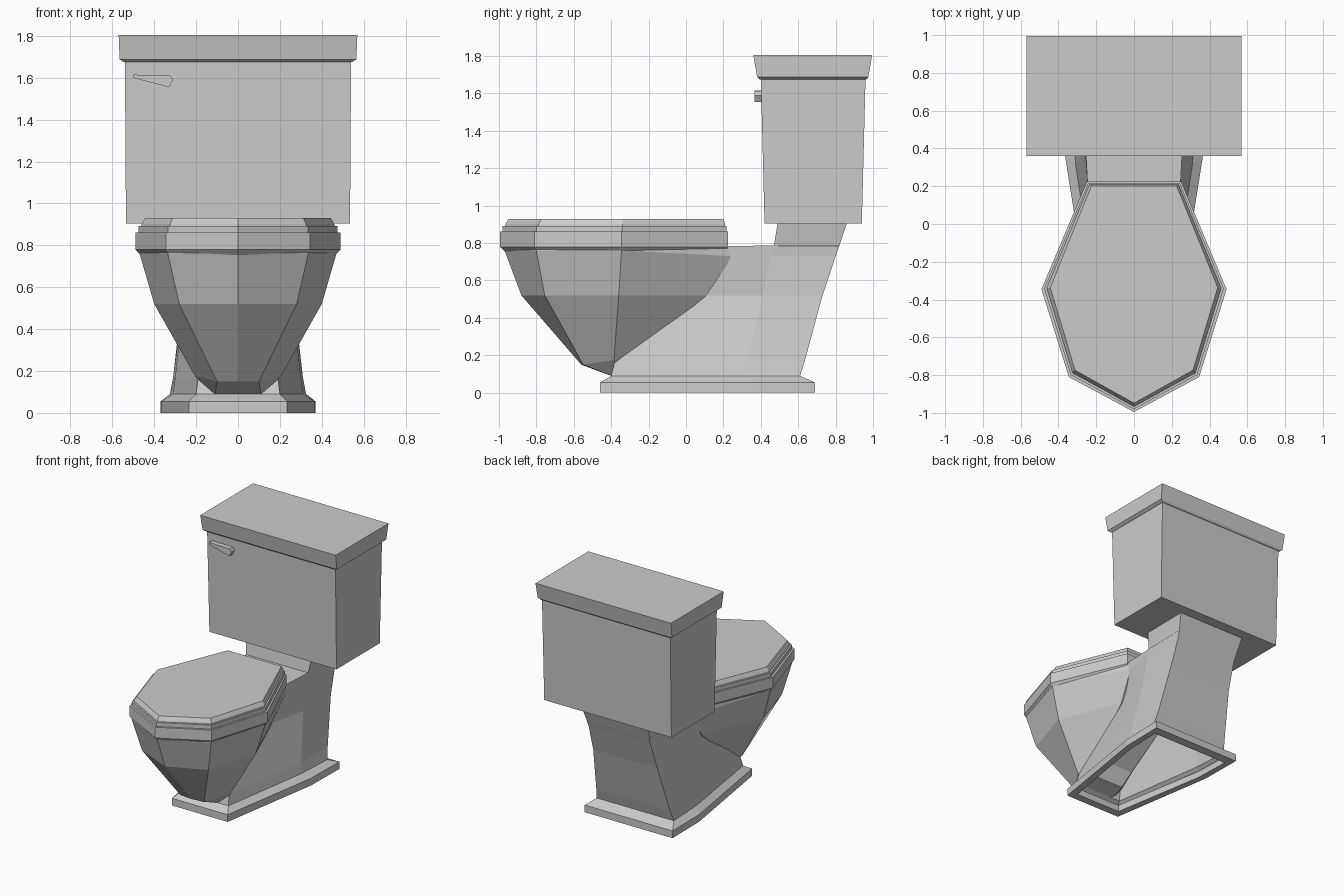
import bpy

cube = bpy.data.objects.get("Cube")
if cube:
    bpy.data.objects.remove(cube, do_unlink=True)

GREY = (0.6, 0.6, 0.6, 1)
porcelain = bpy.data.materials.new("grey porcelain")
porcelain.use_nodes = True
porcelain.diffuse_color = GREY
porcelain.node_tree.nodes["Principled BSDF"].inputs["Base Color"].default_value = GREY


def loft(name, rings, cap_start=True, cap_end=True):
    """Skin a stack of matching rings with flat faces."""
    n = len(rings[0])
    verts = [p for ring in rings for p in ring]
    faces = [(r * n + i, r * n + (i + 1) % n, (r + 1) * n + (i + 1) % n, (r + 1) * n + i)
             for r in range(len(rings) - 1) for i in range(n)]
    if cap_start:
        faces.append(tuple(reversed(range(n))))
    if cap_end:
        faces.append(tuple(range(len(verts) - n, len(verts))))
    mesh = bpy.data.meshes.new(name)
    mesh.from_pydata(verts, [], faces)
    mesh.materials.append(porcelain)
    obj = bpy.data.objects.new(name, mesh)
    bpy.context.collection.objects.link(obj)
    return obj


def mirrored(half):
    """Close a front-to-back half outline across the centre plane."""
    back = [(-p[0], *p[1:]) for p in reversed(half) if p[0] > 0]
    return half + back


def level(half, z):
    return mirrored([(x, y, z) for x, y in half])


def box_ring(x, front, back, z):
    return level([(x, front), (x, back)], z)


# Tank, slightly tapered towards the bottom
loft("tank", [box_ring(0.535, 0.42, 0.94, 0.905), box_ring(0.54, 0.40, 0.96, 1.685)])

# Tank lid with a small chamfer below
loft("tank_lid", [box_ring(0.545, 0.395, 0.965, 1.675), box_ring(0.565, 0.38, 0.975, 1.688),
                  box_ring(0.57, 0.36, 0.995, 1.805)])

# Flush handle
lever = [(-0.50, 1.615), (-0.50, 1.60), (-0.33, 1.555), (-0.31, 1.59), (-0.325, 1.612)]
loft("flush_handle", [[(x, y, z) for x, z in lever] for y in (0.41, 0.365)])

# Seven-sided rim, seat and seat lid share one outline, inset by a distance
OUTLINE = [(0, -0.995), (0.345, -0.81), (0.49, -0.345), (0.25, 0.225)]


def inset(d, z):
    return level([(x * (1 - d / 0.49), -0.2 + (y + 0.2) * (1 - d / 0.8)) for x, y in OUTLINE], z)


loft("bowl_rim", [inset(0.025, 0.755), inset(0, 0.78), inset(0, 0.862)])
loft("seat", [inset(0.015, 0.86), inset(0.015, 0.892)])
loft("seat_lid", [inset(0.028, 0.89), inset(0.03, 0.902), inset(0.047, 0.93)])

# Faceted bowl
bowl = [
    [(0, -0.40, 0.09), (0.11, -0.40, 0.09), (0.13, -0.36, 0.09), (0.12, -0.28, 0.12)],
    [(0, -0.56, 0.15), (0.10, -0.55, 0.15), (0.205, -0.385, 0.175), (0.17, -0.23, 0.24)],
    [(0, -0.88, 0.52), (0.28, -0.755, 0.52), (0.40, -0.36, 0.52), (0.21, 0.11, 0.52)],
    [(0, -0.97, 0.76), (0.335, -0.80, 0.76), (0.47, -0.345, 0.76), (0.24, 0.25, 0.73)],
    [(0, -0.97, 0.78), (0.335, -0.80, 0.78), (0.47, -0.345, 0.78), (0.245, 0.22, 0.78)],
]
loft("bowl", [mirrored(half) for half in bowl])

# Pedestal with shelf and neck: each level is front, side crease and back
pedestal = [
    (0.09, (0.20, -0.40), (0.31, 0.32), (0.325, 0.61)),
    (0.17, (0.19, -0.38), (0.30, 0.33), (0.31, 0.635)),
    (0.52, (0.18, 0.00), (0.262, 0.41), (0.27, 0.73)),
    (0.73, (0.235, 0.08), (0.258, 0.455), (0.26, 0.80)),
    (0.785, (0.24, 0.10), (0.26, 0.47), (0.265, 0.82)),
    (0.786, (0.26, 0.47), (0.262, 0.50), (0.265, 0.82)),
    (0.906, (0.28, 0.49), (0.28, 0.52), (0.285, 0.86)),
]
loft("pedestal", [level(list(half), z) for z, *half in pedestal], cap_start=False)

# Hollow foot flange, running from the inner edge round to the sloped top
foot_inner = [(0.19, -0.40), (0.315, 0.34), (0.325, 0.62)]
foot_outer = [(0.235, -0.46), (0.365, 0.36), (0.37, 0.69)]
foot_top = [(0.20, -0.40), (0.31, 0.32), (0.325, 0.61)]
loft("foot", [level(foot_inner, 0.05), level(foot_inner, 0), level(foot_outer, 0),
              level(foot_outer, 0.055), level(foot_top, 0.09)], cap_start=False, cap_end=False)
